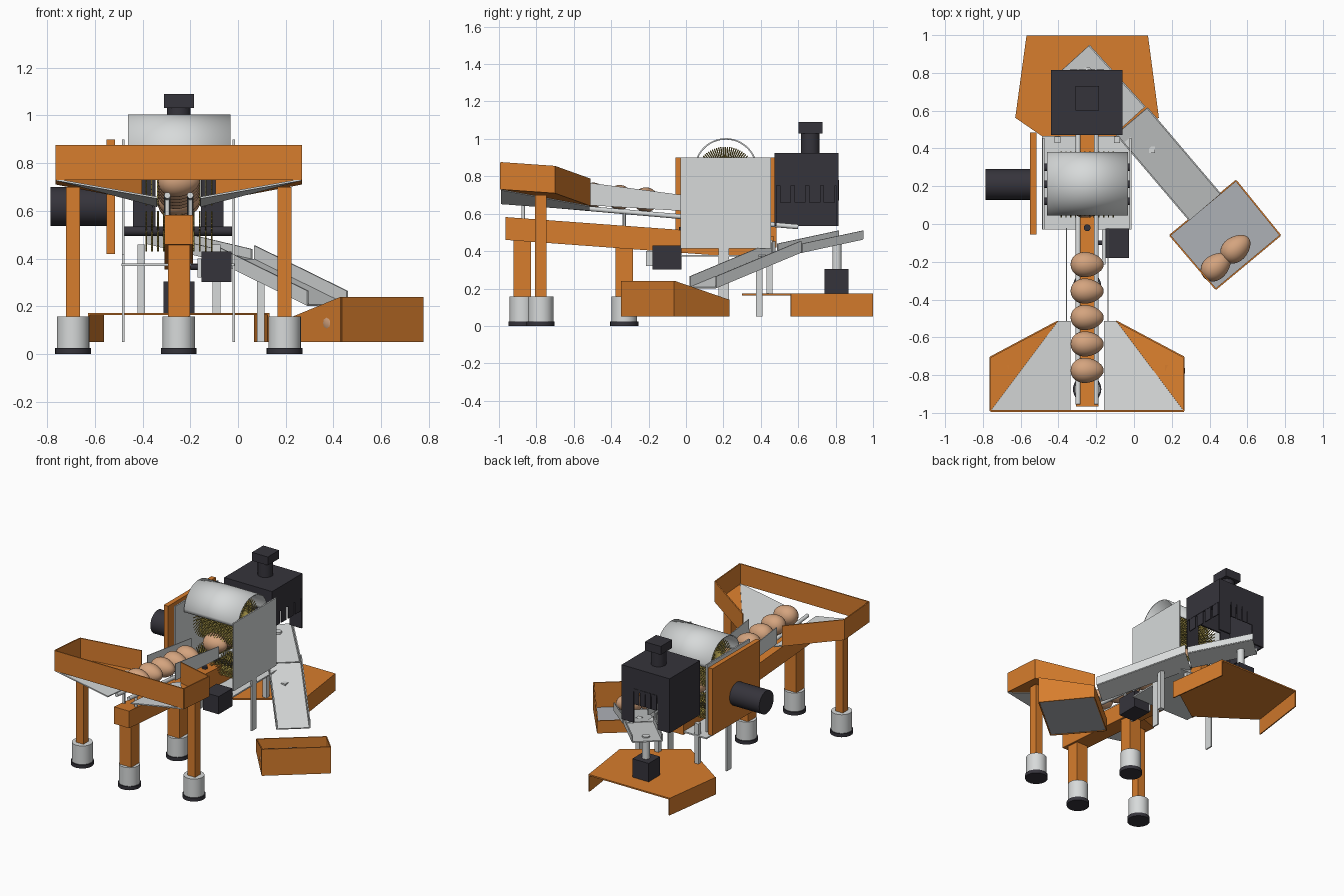
import bpy, bmesh, math
from mathutils import Vector, Matrix

cube = bpy.data.objects.get("Cube")
if cube:
    bpy.data.objects.remove(cube)


def material(name, rgb):
    m = bpy.data.materials.new(name)
    m.use_nodes = True
    m.diffuse_color = (*rgb, 1)
    m.node_tree.nodes["Principled BSDF"].inputs["Base Color"].default_value = (*rgb, 1)
    return m


ORANGE = material("orange paint", (0.68, 0.205, 0.026))
GREY = material("light metal", (0.68, 0.70, 0.70))
PAD = material("tray lining", (0.42, 0.44, 0.47))
BLACK = material("dark plastic", (0.036, 0.034, 0.044))
SHELL = material("egg shell", (0.66, 0.37, 0.21))
GOLD = material("brush bristles", (0.42, 0.33, 0.07))
CX = -0.248  # centre line of the conveyor


def finish(name, bm, mat, smooth=False):
    me = bpy.data.meshes.new(name)
    bm.to_mesh(me)
    bm.free()
    me.materials.append(mat)
    ob = bpy.data.objects.new(name, me)
    bpy.context.collection.objects.link(ob)
    if smooth:
        bpy.ops.object.select_all(action="DESELECT")
        ob.select_set(True)
        bpy.context.view_layer.objects.active = ob
        bpy.ops.object.shade_smooth_by_angle()
    return ob


def sheet(name, pts, mat, thick=0.008):
    bm = bmesh.new()
    bm.faces.new([bm.verts.new(p) for p in pts])
    ob = finish(name, bm, mat)
    if thick:
        mod = ob.modifiers.new("thickness", "SOLIDIFY")
        mod.thickness, mod.offset = thick, 0
    return ob


def prism(name, a, b, mat):
    """Solid between two matching outlines."""
    bm = bmesh.new()
    va, vb = [[bm.verts.new(p) for p in ring] for ring in (a, b)]
    bm.faces.new(va)
    bm.faces.new(vb[::-1])
    for i in range(len(va)):
        j = (i + 1) % len(va)
        bm.faces.new((va[j], va[i], vb[i], vb[j]))
    bmesh.ops.recalc_face_normals(bm, faces=bm.faces)
    return finish(name, bm, mat)


def box(name, x, y, z, mat):
    ring = [(x[0], y[0]), (x[1], y[0]), (x[1], y[1]), (x[0], y[1])]
    return prism(name, [(*p, z[0]) for p in ring], [(*p, z[1]) for p in ring], mat)


def add_rod(bm, a, b, r, sides):
    a, b = Vector(a), Vector(b)
    turn = (b - a).to_track_quat("Z", "Y").to_matrix().to_4x4()
    bmesh.ops.create_cone(bm, cap_ends=True, segments=sides, radius1=r, radius2=r,
                          depth=(b - a).length, matrix=Matrix.Translation((a + b) / 2) @ turn)


def rod(name, a, b, r, mat, sides=24):
    bm = bmesh.new()
    add_rod(bm, a, b, r, sides)
    return finish(name, bm, mat, True)


def egg(name, centre, angle=0):
    bm = bmesh.new()
    bmesh.ops.create_uvsphere(bm, u_segments=24, v_segments=16, radius=1)
    for v in bm.verts:
        taper = 1 - 0.15 * v.co.x
        v.co = (v.co.x * 0.088, v.co.y * taper * 0.066, v.co.z * taper * 0.066)
    bm.transform(Matrix.Translation(centre) @ Matrix.Rotation(angle, 4, "Z"))
    finish(name, bm, SHELL, True)


# Feed hopper: front wall plus mirrored sides and sloping floor
W = 0.512
sheet("hopper_front_wall", [(CX - W, -0.99, 0.73), (CX + W, -0.99, 0.73),
                            (CX + W, -0.99, 0.875), (CX - W, -0.99, 0.875)], ORANGE)
for side, s in (("right", -1), ("left", 1)):
    front, mid, back = [Vector(p) for p in ((CX + s * W, -0.99, 0.73), (CX + s * W, -0.705, 0.71),
                                            (CX + s * 0.155, -0.515, 0.642))]
    up = Vector((0, 0, 0.146))
    sheet(f"hopper_{side}_wall", [front, mid, mid + up, front + up], ORANGE)
    sheet(f"hopper_{side}_guide", [mid, back, back + up, mid + up], ORANGE)
    tri = [front, mid, back]
    sheet(f"hopper_{side}_gusset", tri if s < 0 else tri[::-1], ORANGE, 0)
    # orient the gusset downwards
    me = bpy.data.objects[f"hopper_{side}_gusset"].data
    if me.polygons[0].normal.z > 0:
        me.flip_normals()
    sheet(f"hopper_{side}_floor", [front, back, (CX + s * 0.09, -0.515, 0.62),
                                   (CX + s * 0.09, -0.99, 0.655)], GREY)
    # channel plates, rails and rail brackets
    x = CX + s * 0.11
    sheet(f"channel_{side}_plate", [(x, -0.515, 0.645), (x, -0.02, 0.615),
                                    (x, -0.02, 0.70), (x, -0.515, 0.765)], GREY, 0.005)
    x = CX + s * 0.048
    rod(f"{side}_rail", (x, -0.955, 0.665), (x, 0.6, 0.53), 0.013, GREY)
    for y in (-0.87, -0.33):
        rod(f"{side}_rail_bracket", (x, y, 0.5), (x, y, 0.655 - (y + 0.87) * 0.09), 0.01, GREY, 12)

# Main beam, legs and feet
prism("beam", [(CX + dx, -0.965, z) for dx, z in ((-0.06, 0.46), (0.06, 0.46), (0.06, 0.582), (-0.06, 0.582))],
      [(CX + dx, 0.47, z) for dx, z in ((-0.06, 0.355), (0.06, 0.355), (0.06, 0.477), (-0.06, 0.477))], ORANGE)
rod("beam_bolt", (CX, -0.02, 0.5), (CX, -0.02, 0.53), 0.018, BLACK)
for x, y, h, top in ((CX, -0.875, 0.046, 0.47), (CX, -0.33, 0.046, 0.43),
                     (CX - 0.443, -0.777, 0.03, 0.70), (CX + 0.443, -0.777, 0.03, 0.70)):
    box("leg", (x - h, x + h), (y - h, y + h), (0.1, top), ORANGE)
    rod("foot", (x, y, 0.02), (x, y, 0.158), 0.068, GREY, 32)
    rod("foot_pad", (x, y, 0), (x, y, 0.025), 0.075, BLACK, 32)

# Eggs queued on the rails and resting in the tray
for i in range(5):
    y = -0.215 - 0.14 * i
    egg("queued_egg", (CX, y, 0.655 - 0.09 * y))
for y in (0.1, 0.25):
    egg("washed_egg", (CX, y, 0.655 - 0.09 * y))
for p in ((0.435, -0.225, 0.13), (0.54, -0.13, 0.13)):
    egg("collected_egg", p, math.radians(40))

# Washer housing
for name, x in (("right", -0.48), ("left", -0.018)):
    box(f"housing_{name}_plate", (x - 0.005, x + 0.005), (-0.03, 0.455), (0.415, 0.9), GREY)
    box(f"housing_{name}_strut", (x - 0.005, x + 0.005), (0.175, 0.23), (0.05, 0.42), GREY)
box("housing_floor", (-0.487, -0.015), (-0.03, 0.465), (0.37, 0.38), GREY)
for x in (-0.405, -0.09):
    box("housing_post", (x - 0.016, x + 0.016), (0.43, 0.462), (0.17, 0.46), GREY)
box("drive_panel", (-0.55, -0.516), (-0.055, 0.485), (0.42, 0.9), ORANGE)
rod("drive_motor", (-0.785, 0.21, 0.618), (-0.55, 0.21, 0.618), 0.082, BLACK, 32)
box("pump_motor", (-0.152, -0.027), (-0.18, -0.025), (0.303, 0.43), BLACK)
rod("pump_shaft", (-0.2, -0.1, 0.365), (-0.15, -0.1, 0.365), 0.012, BLACK)
box("pump_bracket", (-0.17, -0.152), (-0.215, -0.03), (0.32, 0.40), GREY)

# Curved brush cover: open half tube
bm = bmesh.new()
arc = [(0.213 + 0.165 * math.cos(t), 0.835 + 0.165 * math.sin(t))
       for t in (math.pi * i / 24 for i in range(25))]
rows = [[bm.verts.new((x, y, z)) for y, z in arc] for x in (-0.46, -0.032)]
for i in range(24):
    bm.faces.new((rows[0][i], rows[0][i + 1], rows[1][i + 1], rows[1][i]))
bmesh.ops.recalc_face_normals(bm, faces=bm.faces)
cover = finish("brush_cover", bm, GREY, True)
mod = cover.modifiers.new("thickness", "SOLIDIFY")
mod.thickness, mod.offset = 0.008, 0

# Brush rollers with rings of bristles
for name, y, z, r, n in (("upper", 0.21, 0.79, 0.168, 44), ("front_lower", 0.12, 0.515, 0.085, 24),
                         ("back_lower", 0.30, 0.515, 0.085, 24)):
    rod(f"{name}_axle", (-0.475, y, z), (-0.025, y, z), 0.02, BLACK)
    bm = bmesh.new()
    for k in range(12):
        x = -0.385 + k * 0.025
        for i in range(n):
            t = 2 * math.pi * (i + 0.5 * (k % 2)) / n
            d = Vector((0, math.cos(t), math.sin(t)))
            c = Vector((x, y, z))
            add_rod(bm, c + d * 0.015, c + d * r, 0.0035, 4)
    finish(f"{name}_bristles", bm, GOLD)

# Inspection box: open below, with curtain strips
X, Y, Z = (-0.44, -0.06), (0.472, 0.815), (0.535, 0.925)
box("box_top", X, Y, (0.91, Z[1]), BLACK)
box("box_right_wall", (X[0], X[0] + 0.012), Y, Z, BLACK)
box("box_left_wall", (X[1] - 0.012, X[1]), Y, (0.75, Z[1]), BLACK)
for name, y in (("front", Y[0]), ("back", Y[1] - 0.012)):
    box(f"box_{name}_header", X, (y, y + 0.012), (0.76, Z[1]), BLACK)
    for x in (X[0], X[1] - 0.095):
        box(f"box_{name}_panel", (x, x + 0.095), (y, y + 0.012), (Z[0], 0.78), BLACK)
for i in range(4):
    x = X[0] + 0.1 + i * 0.047
    box("back_curtain_strip", (x, x + 0.04), (0.812, 0.818), (0.67, 0.78), BLACK)
    y = Y[0] + 0.03 + i * 0.078
    box("side_curtain_strip", (X[1] - 0.008, X[1] - 0.002), (y, y + 0.06), (0.66, 0.77), BLACK)
rod("lamp_neck", (CX, 0.665, 0.92), (CX, 0.665, 1.035), 0.05, BLACK, 32)
box("lamp_cap", (CX - 0.063, CX + 0.063), (0.602, 0.73), (1.03, 1.09), BLACK)


# Delivery chutes
def chute(name, a, b, width, wall):
    a, b = Vector(a), Vector(b)
    side = (b - a).cross(Vector((0, 0, 1))).normalized() * width / 2
    up = Vector((0, 0, wall))
    sheet(f"{name}_floor", [a - side, b - side, b + side, a + side], GREY)
    for s in (side, -side):
        sheet(f"{name}_wall", [a + s, b + s, b + s + up, a + s + up], GREY)


chute("upper_chute", (-0.31, 0.88, 0.465), (-0.015, 0.555, 0.395), 0.195, 0.045)
chute("lower_chute", (-0.012, 0.545, 0.395), (0.375, 0.09, 0.205), 0.215, 0.06)
box("lower_chute_post", (0.08, 0.112), (0.375, 0.41), (0.05, 0.345), GREY)

# Rear stand: pointed plate with side skirts, chute pillar on a block
plate = [(-0.565, 0.998), (0.07, 0.998), (0.128, 0.56), (CX, 0.3), (-0.625, 0.56)]
prism("stand_plate", [(*p, 0.163) for p in plate], [(*p, 0.173) for p in plate], ORANGE)
for p, q in ((plate[4], plate[0]), (plate[1], plate[2])):
    sheet("stand_skirt", [(*p, 0.05), (*q, 0.05), (*q, 0.173), (*p, 0.173)], ORANGE)
box("pillar_block", (CX - 0.065, CX + 0.065), (0.74, 0.87), (0.173, 0.305), BLACK)
rod("chute_pillar", (CX, 0.807, 0.3), (CX, 0.807, 0.465), 0.025, GREY)

# Collecting tray: low towards the chute, high at the far side
corners = [((0.19, -0.06), 0.14), ((0.54, 0.23), 0.14), ((0.775, -0.06), 0.24), ((0.433, -0.345), 0.24)]
for i in range(4):
    (p, h), (q, k) = corners[i], corners[(i + 1) % 4]
    sheet("tray_wall", [(*p, 0.05), (*q, 0.05), (*q, k), (*p, h)], ORANGE)
sheet("tray_floor", [(*p, 0.058) for p, h in corners], PAD)
